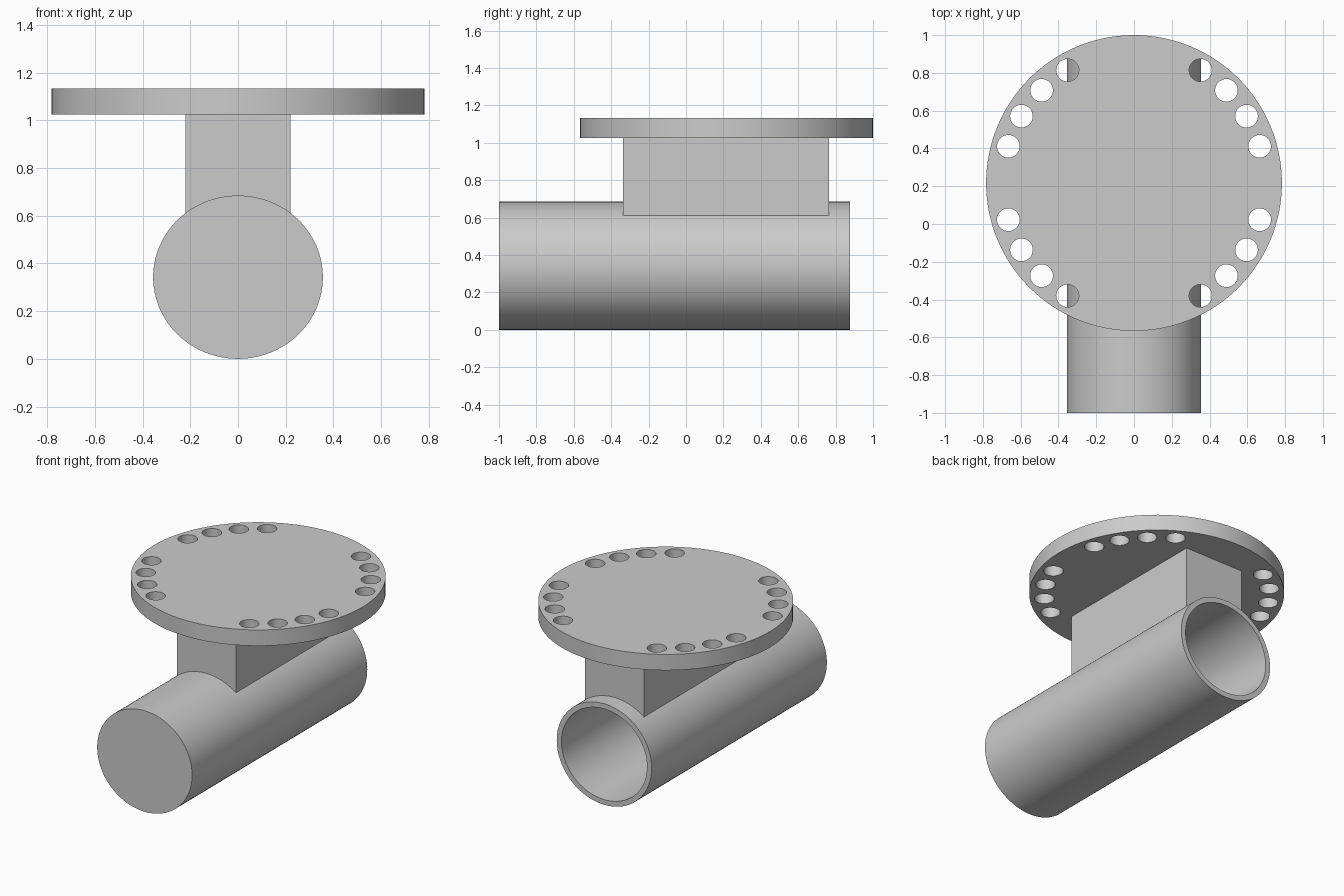
import bpy, bmesh, math
from mathutils import Matrix, Vector

if "Cube" in bpy.data.objects:
    bpy.data.objects.remove(bpy.data.objects["Cube"], do_unlink=True)

grey = bpy.data.materials.new("plain grey")
grey.use_nodes = True
COLOUR = (0.6, 0.6, 0.6, 1)
grey.diffuse_color = COLOUR
grey.node_tree.nodes["Principled BSDF"].inputs["Base Color"].default_value = COLOUR

RX, RZ, WALL = 0.356, 0.3425, 0.035   # slightly oval pipe
FRONT, BACK = -1.0, 0.876
PLATE_Y, PLATE_R, PLATE_Z, PLATE_T = 0.217, 0.783, 1.025, 0.108
SEGMENTS = 96


def add_object(name, bm):
    bmesh.ops.recalc_face_normals(bm, faces=bm.faces)
    mesh = bpy.data.meshes.new(name)
    bm.to_mesh(mesh)
    bm.free()
    mesh.materials.append(grey)
    obj = bpy.data.objects.new(name, mesh)
    bpy.context.collection.objects.link(obj)
    return obj


def activate(obj):
    bpy.ops.object.select_all(action='DESELECT')
    obj.select_set(True)
    bpy.context.view_layer.objects.active = obj


def oval_ring(bm, y, inset):
    angles = [math.tau * i / SEGMENTS for i in range(SEGMENTS)]
    return [bm.verts.new(((RX - inset) * math.cos(a), y,
                          RZ + (RZ - inset) * math.sin(a))) for a in angles]


def disc(bm, x, y, radius, z, height, segments):
    bmesh.ops.create_cone(bm, cap_ends=True, segments=segments,
                          radius1=radius, radius2=radius, depth=height,
                          matrix=Matrix.Translation((x, y, z + height / 2)))


# Pipe: closed at the front, open at the back
bm = bmesh.new()
rings = [oval_ring(bm, FRONT, 0), oval_ring(bm, BACK, 0),
         oval_ring(bm, BACK, WALL), oval_ring(bm, FRONT + WALL, WALL)]
for a, b in zip(rings, rings[1:]):
    for i in range(SEGMENTS):
        j = (i + 1) % SEGMENTS
        bm.faces.new((a[i], a[j], b[j], b[i]))
bm.faces.new(rings[0])
bm.faces.new(rings[-1])
pipe = add_object("pipe", bm)

# Neck: block whose underside is saddled into the pipe wall
bm = bmesh.new()
half, y0, y1, steps = 0.22, -0.337, 0.765, 16
profile = [(half, PLATE_Z), (-half, PLATE_Z)]
for i in range(steps + 1):
    x = -half + 2 * half * i / steps
    profile.append((x, RZ + (RZ - WALL / 2) * math.sqrt(1 - (x / (RX - WALL / 2)) ** 2)))
face = bm.faces.new([bm.verts.new((x, y0, z)) for x, z in profile])
extruded = bmesh.ops.extrude_face_region(bm, geom=[face])["geom"]
bmesh.ops.translate(bm, vec=Vector((0, y1 - y0, 0)),
                    verts=[g for g in extruded if isinstance(g, bmesh.types.BMVert)])
neck = add_object("neck", bm)

# Round plate with four groups of four holes
bm = bmesh.new()
disc(bm, 0, PLATE_Y, PLATE_R, PLATE_Z, PLATE_T, 128)
plate = add_object("mounting_plate", bm)

bm = bmesh.new()
for sx in (-1, 1):
    for sy in (-1, 1):
        for i in range(4):
            a = math.radians(16.3 + 14.4 * i)
            disc(bm, sx * 0.693 * math.cos(a), PLATE_Y + sy * 0.693 * math.sin(a),
                 0.06, PLATE_Z - 0.1, PLATE_T + 0.2, 32)
cutter = add_object("hole_cutter", bm)
cutter.hide_render = True

cut = plate.modifiers.new("holes", 'BOOLEAN')
cut.operation = 'DIFFERENCE'
cut.solver = 'EXACT'
cut.object = cutter
activate(plate)
bpy.ops.object.modifier_apply(modifier=cut.name)
bpy.data.objects.remove(cutter, do_unlink=True)

# Smooth the curved walls, keep the rims crisp
for obj in (pipe, neck, plate):
    activate(obj)
    bpy.ops.object.shade_smooth_by_angle(angle=math.radians(30))
